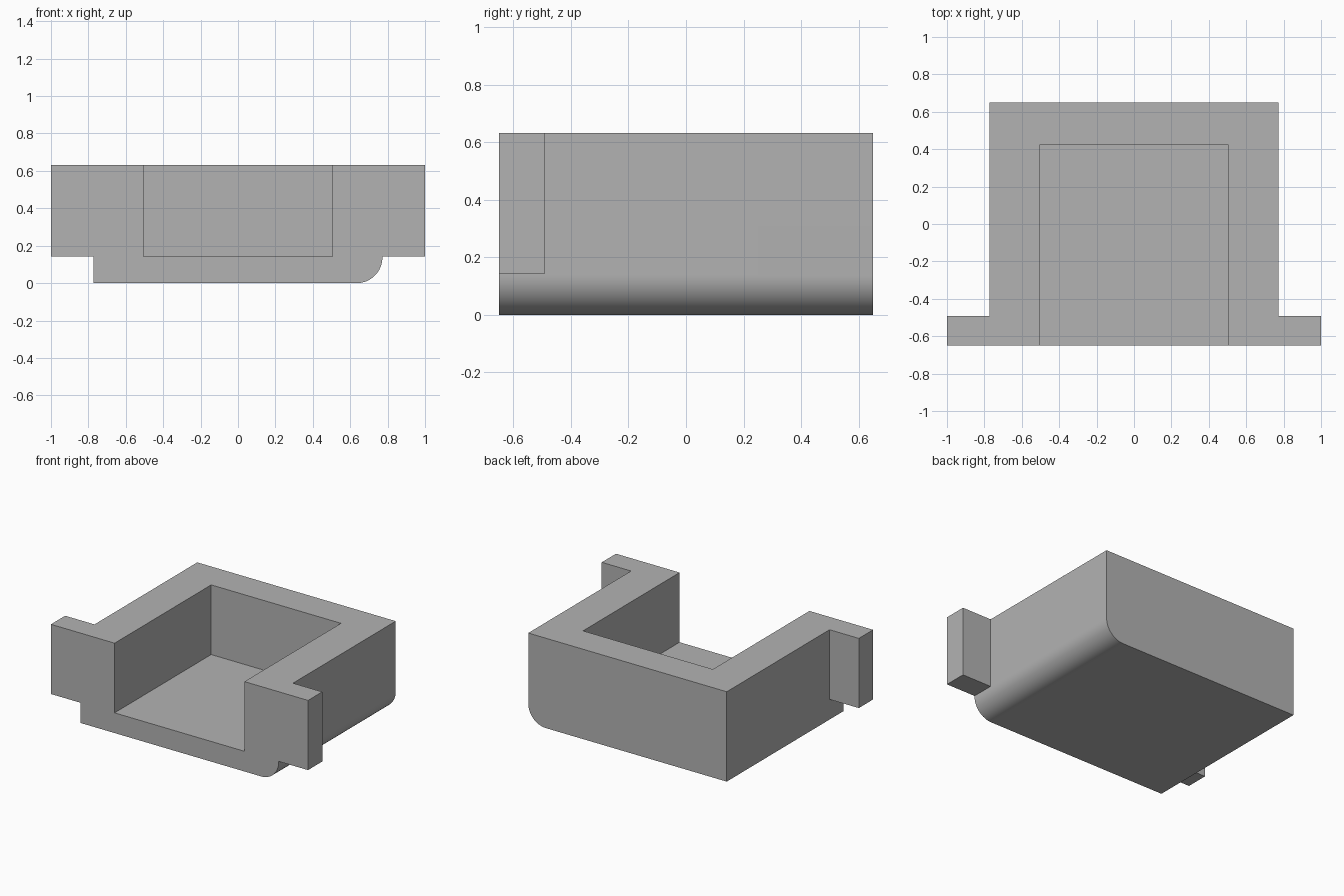
import bpy
import bmesh
from mathutils import Vector

cube = bpy.data.objects.get("Cube")
if cube:
    bpy.data.objects.remove(cube, do_unlink=True)

HALF_W, HALF_D, HEIGHT = 0.772, 0.65, 0.632
FLOOR = 0.142

grey = bpy.data.materials.new("mid grey")
grey.use_nodes = True
color = (0.45, 0.45, 0.45, 1)
grey.diffuse_color = color
grey.node_tree.nodes["Principled BSDF"].inputs["Base Color"].default_value = color


def box(name, low, high, rounded=None, radius=0):
    """Box between two corners; edges accepted by 'rounded' get a radius."""
    low, high = Vector(low), Vector(high)
    bm = bmesh.new()
    bmesh.ops.create_cube(bm, size=1)
    bmesh.ops.scale(bm, vec=high - low, verts=bm.verts)
    bmesh.ops.translate(bm, vec=(low + high) / 2, verts=bm.verts)
    if rounded:
        edges = [e for e in bm.edges if all(rounded(v.co) for v in e.verts)]
        bmesh.ops.bevel(bm, geom=edges, offset=radius, segments=16,
                        profile=0.5, affect='EDGES')
    mesh = bpy.data.meshes.new(name)
    bm.to_mesh(mesh)
    bm.free()
    mesh.materials.append(grey)
    obj = bpy.data.objects.new(name, mesh)
    bpy.context.collection.objects.link(obj)
    return obj


def combine(target, other, operation):
    mod = target.modifiers.new(operation.lower(), 'BOOLEAN')
    mod.operation, mod.object, mod.solver = operation, other, 'EXACT'
    bpy.context.view_layer.objects.active = target
    bpy.ops.object.modifier_apply(modifier=mod.name)
    bpy.data.objects.remove(other, do_unlink=True)


# Body block with the lower left edge rounded
tray = box("tray_body", (-HALF_W, -HALF_D, 0), (HALF_W, HALF_D, HEIGHT),
           lambda co: co.x > 0 and co.z < 0.01, 0.137)

# Mounting tabs flush with the front and the top
tabs = box("mounting_tabs", (-1, -HALF_D, FLOOR), (1, -0.492, HEIGHT))
combine(tray, tabs, 'UNION')

# Pocket open at the front and the top
pocket = box("pocket_cutter", (-0.505, -1, FLOOR), (0.505, 0.423, 1))
combine(tray, pocket, 'DIFFERENCE')

# Smooth only the rounded edge
bpy.ops.object.select_all(action='DESELECT')
tray.select_set(True)
bpy.context.view_layer.objects.active = tray
bpy.ops.object.shade_smooth_by_angle(angle=0.5)
